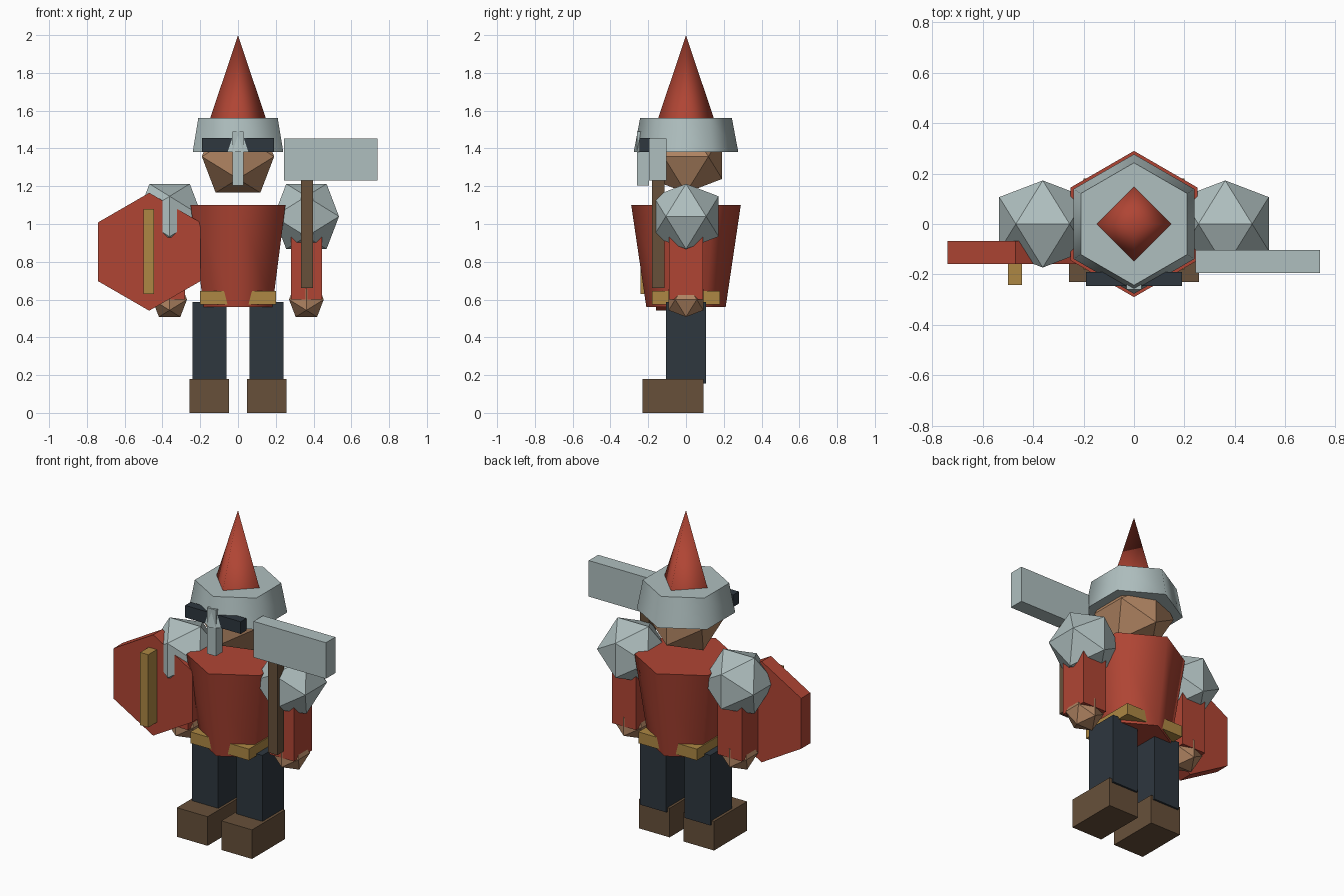
import bpy, bmesh, math
from mathutils import Matrix, Vector

if "Cube" in bpy.data.objects:
    bpy.data.objects.remove(bpy.data.objects["Cube"])


def material(name, hex_code):
    def linear(c):
        return c / 12.92 if c <= 0.04045 else ((c + 0.055) / 1.055) ** 2.4
    m = bpy.data.materials.new(name)
    rgb = [linear(int(hex_code[i:i + 2], 16) / 255) for i in (0, 2, 4)]
    m.diffuse_color = (*rgb, 1)
    m.use_nodes = True
    m.node_tree.nodes["Principled BSDF"].inputs["Base Color"].default_value = m.diffuse_color
    return m


RED = material("red", "B04534")
STEEL = material("steel", "AFBFBF")
SKIN = material("skin", "B08462")
GOLD = material("gold", "AD8743")
BROWN = material("brown", "67503A")
DARK = material("dark_blue", "2E373F")


def finish(name, bm, mat):
    bmesh.ops.recalc_face_normals(bm, faces=bm.faces)
    mesh = bpy.data.meshes.new(name)
    bm.to_mesh(mesh)
    bm.free()
    mesh.materials.append(mat)
    obj = bpy.data.objects.new(name, mesh)
    bpy.context.collection.objects.link(obj)
    return obj


def box(name, mat, xs, ys, zs):
    """Box given by its extent on each axis."""
    bm = bmesh.new()
    bmesh.ops.create_cube(bm, size=1)
    for v in bm.verts:
        v.co = Vector([(a + b) / 2 + c * (b - a)
                       for c, (a, b) in zip(v.co, (xs, ys, zs))])
    return finish(name, bm, mat)


def frustum(name, mat, sides, r_low, r_high, z_low, z_high):
    """Upright tapered prism with corners on the y axis and smooth sides."""
    bm = bmesh.new()
    bmesh.ops.create_cone(bm, cap_ends=True, segments=sides, radius1=r_low,
                          radius2=r_high, depth=z_high - z_low)
    bmesh.ops.remove_doubles(bm, verts=bm.verts, dist=1e-5)
    first = max(bm.verts, key=lambda v: v.co.xy.length)
    turn = math.pi / 2 - math.atan2(first.co.y, first.co.x)
    bm.transform(Matrix.Translation((0, 0, (z_low + z_high) / 2))
                 @ Matrix.Rotation(turn, 4, 'Z'))
    bm.normal_update()
    for f in bm.faces:
        f.smooth = abs(f.normal.z) < 0.9
    return finish(name, bm, mat)


def gem(name, mat, center, radius):
    """Icosahedron resting on an edge that runs along x."""
    phi = (1 + 5 ** 0.5) / 2
    s = radius / math.hypot(1, phi)
    bm = bmesh.new()
    for a in (-s, s):
        for b in (-s * phi, s * phi):
            for co in ((a, 0, b), (0, b, a), (b, a, 0)):
                bm.verts.new(Vector(co) + Vector(center))
    bmesh.ops.convex_hull(bm, input=bm.verts)
    return finish(name, bm, mat)


# Body, head and headgear
frustum("torso", RED, 6, 0.21, 0.29, 0.56, 1.10)
box("belt", GOLD, (-0.20, 0.20), (-0.18, 0.18), (0.575, 0.645))
gem("head", SKIN, (0, 0, 1.357), 0.225)
frustum("helmet", STEEL, 6, 0.277, 0.243, 1.38, 1.56)
frustum("helmet_spike", RED, 4, 0.147, 0, 1.56, 2.0)
box("goggles", DARK, (-0.19, 0.19), (-0.245, -0.19), (1.38, 1.455))
box("nose_guard", STEEL, (-0.03, 0.03), (-0.26, -0.195), (1.205, 1.49))

# Paired limbs
for side, s in (("left", -1), ("right", 1)):
    def span(a, b):
        return tuple(sorted((a * s, b * s)))
    box(side + "_boot", BROWN, span(0.047, 0.257), (-0.23, 0.093), (0, 0.18))
    box(side + "_leg", DARK, span(0.062, 0.24), (-0.105, 0.105), (0.155, 0.588))
    box(side + "_arm", RED, span(0.28, 0.445), (-0.09, 0.09), (0.60, 0.99))
    gem(side + "_hand", SKIN, (0.362 * s, 0, 0.60), 0.108)
    gem(side + "_shoulder_guard", STEEL, (0.362 * s, 0, 1.04), 0.203)

# Hammer
box("hammer_handle", BROWN, (0.333, 0.396), (-0.18, -0.115), (0.66, 1.30))
box("hammer_head", STEEL, (0.243, 0.738), (-0.195, -0.103), (1.23, 1.453))

# Hexagonal shield with a raised bar
bm = bmesh.new()
rim = [bm.verts.new((-0.47 + 0.312 * math.sin(k * math.pi / 3), -0.158,
                     0.853 + 0.312 * math.cos(k * math.pi / 3)))
       for k in range(6)]
face = bm.faces.new(rim)
back = bmesh.ops.extrude_face_region(bm, geom=[face], use_keep_orig=True)["geom"]
for v in back:
    if isinstance(v, bmesh.types.BMVert):
        v.co.y += 0.09
finish("shield", bm, RED)
box("shield_bar", GOLD, (-0.50, -0.445), (-0.242, -0.15), (0.63, 1.08))
